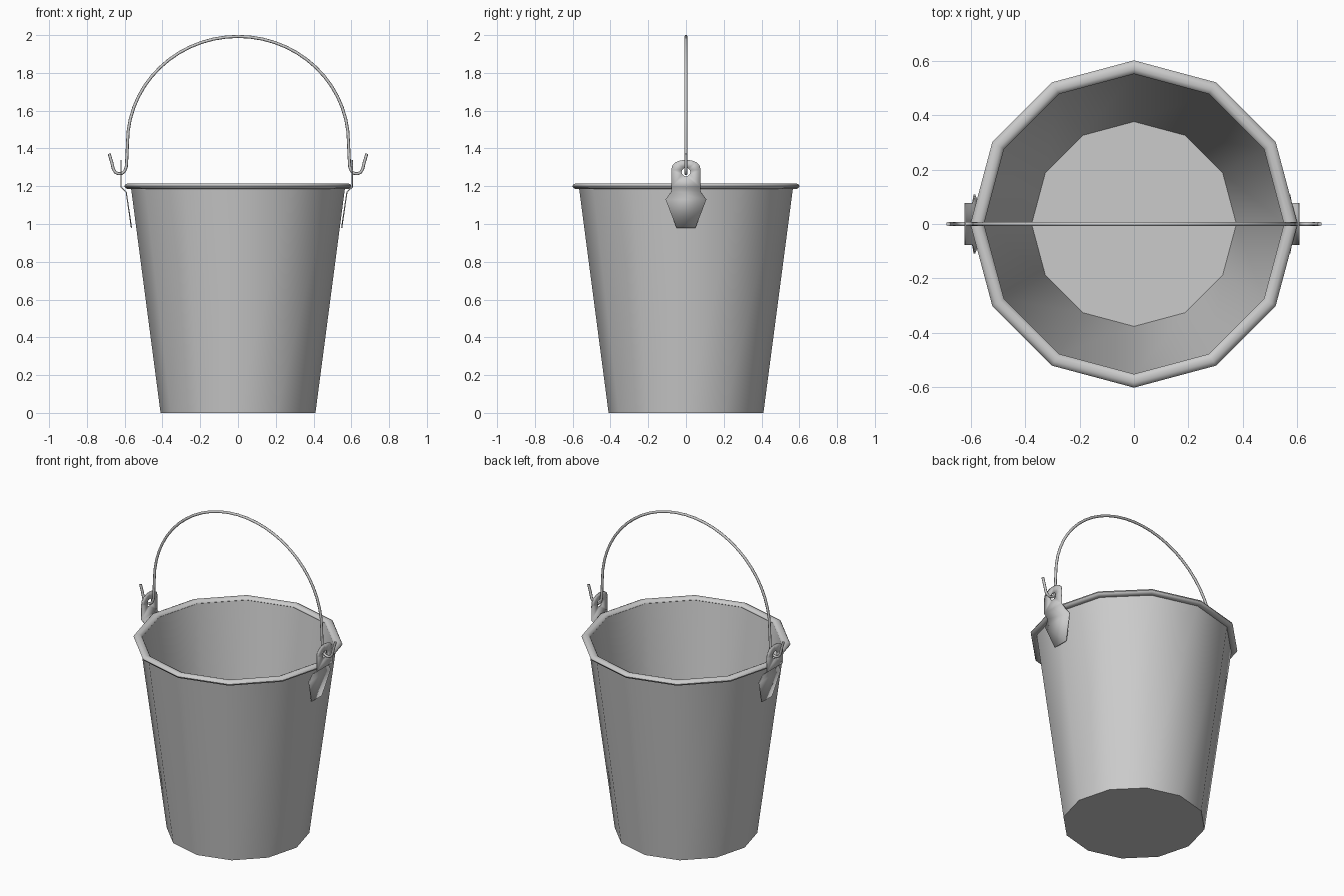
import bpy, bmesh, math
from mathutils import Vector

cube = bpy.data.objects.get("Cube")
if cube:
    bpy.data.objects.remove(cube, do_unlink=True)

SIDES = 12

steel = bpy.data.materials.new("galvanised grey")
steel.use_nodes = True
GREY = (0.6, 0.6, 0.6, 1)
steel.diffuse_color = GREY
steel.node_tree.nodes["Principled BSDF"].inputs["Base Color"].default_value = GREY


def add_object(name, bm, smooth_angle):
    bmesh.ops.recalc_face_normals(bm, faces=bm.faces)
    mesh = bpy.data.meshes.new(name)
    bm.to_mesh(mesh)
    bm.free()
    mesh.materials.append(steel)
    obj = bpy.data.objects.new(name, mesh)
    bpy.context.collection.objects.link(obj)
    bpy.ops.object.select_all(action='DESELECT')
    obj.select_set(True)
    bpy.context.view_layer.objects.active = obj
    bpy.ops.object.shade_smooth_by_angle(angle=math.radians(smooth_angle))
    return obj


def lathe(name, profile, closed=False):
    """Revolve (radius, height) points; an open profile gets capped ends."""
    bm = bmesh.new()
    rings = []
    for r, z in profile:
        rings.append([bm.verts.new((r * math.cos(a), r * math.sin(a), z))
                      for a in (math.tau * i / SIDES for i in range(SIDES))])
    pairs = list(zip(rings, rings[1:]))
    if closed:
        pairs.append((rings[-1], rings[0]))
    else:
        bm.faces.new(rings[0])
        bm.faces.new(rings[-1])
    for a, b in pairs:
        for i in range(SIDES):
            j = (i + 1) % SIDES
            bm.faces.new((a[i], a[j], b[j], b[i]))
    return add_object(name, bm, 50)


# Bucket body: outer wall, lip, inner wall and floor
lathe("bucket_body", [(0.41, 0), (0.567, 1.195), (0.552, 1.2), (0.376, 0.02)])

# Rolled rim
lathe("rolled_rim", [(0.576 + 0.025 * math.cos(t), 1.2 + 0.016 * math.sin(t))
                     for t in (math.tau * k / 10 for k in range(10))], closed=True)


# Folded sheet lugs with a hole for the handle
def lug(name, side, offset):
    bm = bmesh.new()

    def vert(y, z, x):
        return bm.verts.new((side * (x + offset), y, z))

    def loop(points):
        return [bm.edges.new((points[i - 1], points[i])) for i in range(len(points))]

    tab = [vert(-0.078, 1.195, 0.605), vert(0.078, 1.195, 0.605)]
    tab += [vert(0.078 * math.cos(t), 1.285 + 0.055 * math.sin(t) ** 0.8, 0.605)
            for t in (math.pi * k / 8 for k in range(8))]
    tab.append(vert(-0.078, 1.285, 0.605))
    hole = [vert(0.023 * math.cos(t), 1.275 + 0.023 * math.sin(t), 0.605)
            for t in (math.tau * k / 12 for k in range(12))]
    bmesh.ops.triangle_fill(bm, edges=loop(tab) + loop(hole), use_beauty=True)
    # Fold under the rim, then the tapered plate along the wall
    left, right = tab[0], tab[1]
    for y, z, x in ((0.078, 1.17, 0.577), (0.108, 1.13, 0.571), (0.05, 0.98, 0.549)):
        a, b = vert(-y, z, x), vert(y, z, x)
        bm.faces.new((left, right, b, a))
        left, right = a, b
    obj = add_object(name, bm, 20)
    sheet = obj.modifiers.new("sheet thickness", 'SOLIDIFY')
    sheet.thickness = 0.006
    sheet.offset = 0


lug("left_lug", 1, 0)
lug("right_lug", -1, 0.015)

# Wire handle: arch with an open hook at each end
half = [(0.682, 1.372), (0.668, 1.325), (0.66, 1.29), (0.648, 1.272), (0.632, 1.266),
        (0.614, 1.268), (0.6, 1.28), (0.591, 1.305), (0.588, 1.36)]
arch = [(0.585 * math.cos(t), 1.43 + 0.563 * math.sin(t))
        for t in (math.pi * k / 28 for k in range(29))]
path = half + arch + [(-x, z) for x, z in reversed(half)]
WIRE = 0.008
bm = bmesh.new()
rings = []
for i, (x, z) in enumerate(path):
    x0, z0 = path[max(i - 1, 0)]
    x1, z1 = path[min(i + 1, len(path) - 1)]
    normal = Vector((z0 - z1, 0, x1 - x0)).normalized()
    rings.append([bm.verts.new(Vector((x, 0, z)) + WIRE * (
        normal * math.cos(t) + Vector((0, math.sin(t), 0))))
        for t in (math.tau * k / 8 for k in range(8))])
for a, b in zip(rings, rings[1:]):
    for i in range(8):
        bm.faces.new((a[i - 1], a[i], b[i], b[i - 1]))
bm.faces.new(rings[0])
bm.faces.new(rings[-1])
add_object("wire_handle", bm, 60)
